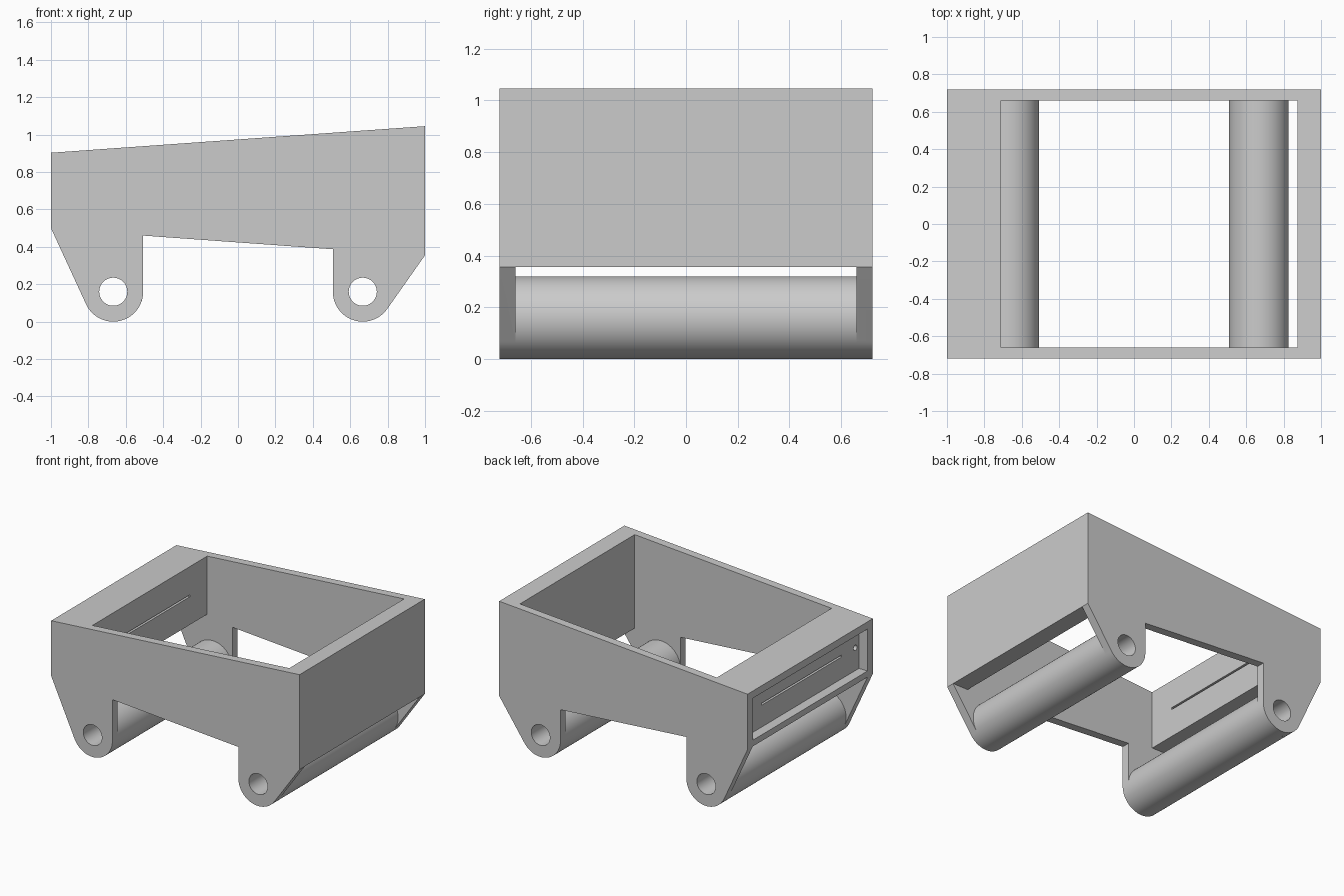
import bpy, bmesh
from math import atan2, acos, hypot, cos, sin, pi, tau, radians
from mathutils import Matrix

cube = bpy.data.objects.get("Cube")
if cube:
    bpy.data.objects.remove(cube, do_unlink=True)

grey = bpy.data.materials.new("plain grey")
grey.use_nodes = True
colour = (0.6, 0.6, 0.6, 1)
grey.diffuse_color = colour
grey.node_tree.nodes["Principled BSDF"].inputs["Base Color"].default_value = colour

HALF_W, INNER_W = 0.72, 0.66      # outer and inner half widths
AXLE_X, RADIUS, BORE = 0.667, 0.16, 0.075
REAR_Z, NOSE_Z = 0.5, 0.355       # undersides of the two end blocks


def finish(name, bm):
    bmesh.ops.recalc_face_normals(bm, faces=bm.faces)
    mesh = bpy.data.meshes.new(name)
    bm.to_mesh(mesh)
    bm.free()
    mesh.materials.append(grey)
    obj = bpy.data.objects.new(name, mesh)
    bpy.context.collection.objects.link(obj)
    return obj


def prism(name, points, half):
    """Extrude an x-z outline from y = -half to y = half."""
    bm = bmesh.new()
    face = bm.faces.new([bm.verts.new((x, -half, z)) for x, z in points])
    ext = bmesh.ops.extrude_face_region(bm, geom=[face])
    verts = [v for v in ext["geom"] if isinstance(v, bmesh.types.BMVert)]
    bmesh.ops.translate(bm, verts=verts, vec=(0, 2 * half, 0))
    return finish(name, bm)


def box(name, x0, x1, y0, y1, z0, z1):
    obj = prism(name, [(x0, z0), (x1, z0), (x1, z1), (x0, z1)], (y1 - y0) / 2)
    obj.data.transform(Matrix.Translation((0, (y0 + y1) / 2, 0)))
    return obj


def rod(name, centre, radius, length, axis, sides=64):
    bm = bmesh.new()
    bmesh.ops.create_cone(bm, cap_ends=True, segments=sides, radius1=radius,
                          radius2=radius, depth=length)
    turn = Matrix.Rotation(pi / 2, 4, "X" if axis == "y" else "Y")
    bm.transform(Matrix.Translation(centre) @ turn)
    return finish(name, bm)


def cut(target, cutter):
    mod = target.modifiers.new("cut", "BOOLEAN")
    mod.operation, mod.solver, mod.object = "DIFFERENCE", "EXACT", cutter
    bpy.context.view_layer.objects.active = target
    bpy.ops.object.modifier_apply(modifier=mod.name)
    bpy.data.objects.remove(cutter, do_unlink=True)


def arc(cx, start, end, steps=32):
    return [(cx + RADIUS * cos(a), RADIUS + RADIUS * sin(a))
            for a in (start + (end - start) * i / steps for i in range(steps + 1))]


def tangent(cx, px, pz, side):
    """Angle where a line from a corner touches the rounded leg end."""
    dx, dz = px - cx, pz - RADIUS
    return (atan2(dz, dx) + side * acos(RADIUS / hypot(dx, dz))) % tau


# Side outline with sloping top and two rounded legs
inner_x = AXLE_X - RADIUS
outline = [(1, 1.045), (-1, 0.903), (-1, REAR_Z)]
outline += arc(-AXLE_X, tangent(-AXLE_X, -1, REAR_Z, 1), tau)
outline += [(-inner_x, 0.46), (inner_x, 0.387)]
outline += arc(AXLE_X, pi, tangent(AXLE_X, 1, NOSE_Z, -1))
outline += [(1, NOSE_Z)]
frame = prism("frame", outline, HALF_W)

# Open middle, and the spaces below the end blocks
cut(frame, box("chamber_cutter", -0.71, 0.875, -INNER_W, INNER_W, -1, 2))
cut(frame, box("rear_cutter", -1.2, -0.6, -INNER_W, INNER_W, -1, REAR_Z))
cut(frame, box("nose_cutter", 0.8, 1.2, -INNER_W, INNER_W, -1, NOSE_Z))

# Axle bores through the legs
for x in (-AXLE_X, AXLE_X):
    cut(frame, rod("bore_cutter", (x, 0, RADIUS), BORE, 2, "y"))

# Recessed panel with a long slot and a small wire hole
cut(frame, box("recess_cutter", -1.2, -0.93, -INNER_W, INNER_W, 0.545, 0.85))
cut(frame, box("slot_cutter", -1.2, -0.6, -0.46, 0.46, 0.704, 0.718))
cut(frame, rod("wire_hole_cutter", (-0.93, -0.62, 0.71), 0.02, 0.2, "x", 24))

# Counterbored screw hole in the tall end
cut(frame, rod("counterbore_cutter", (1, 0, 0.697), 0.033, 0.12, "x", 32))
cut(frame, rod("pilot_cutter", (0.95, 0, 0.697), 0.006, 0.3, "x", 16))

# Axle tubes between the side walls
parts = [frame]
for name, x in (("rear_axle_tube", -AXLE_X), ("nose_axle_tube", AXLE_X)):
    tube = rod(name, (x, 0, RADIUS), RADIUS, 2 * INNER_W, "y", 96)
    cut(tube, rod("tube_bore_cutter", (x, 0, RADIUS), BORE, 2, "y"))
    parts.append(tube)

# Smooth round surfaces, keep edges crisp
bpy.ops.object.select_all(action="DESELECT")
for obj in parts:
    obj.select_set(True)
bpy.context.view_layer.objects.active = frame
bpy.ops.object.shade_smooth_by_angle(angle=radians(25))
